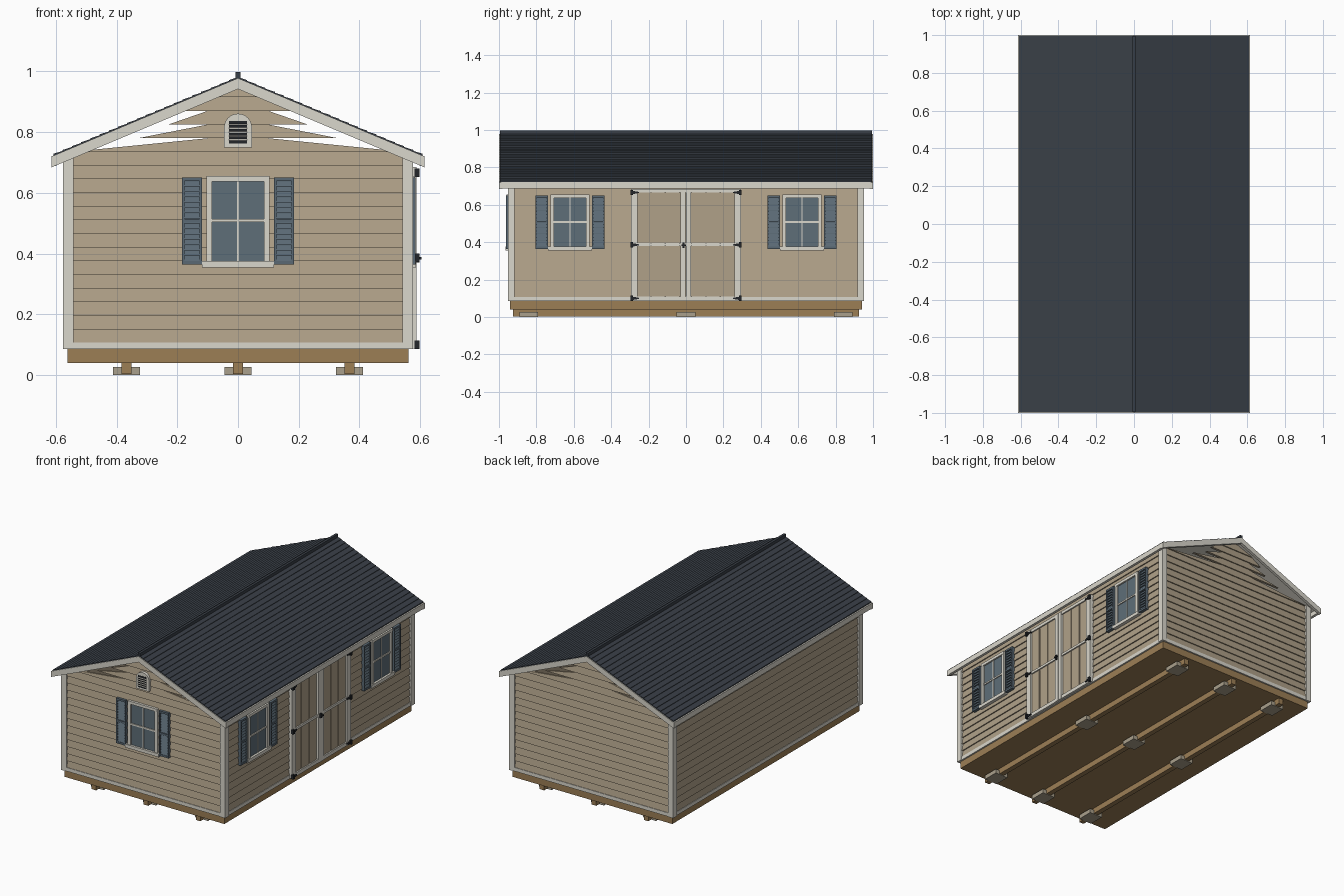
import bpy, bmesh, math
from mathutils import Matrix

if "Cube" in bpy.data.objects:
    bpy.data.objects.remove(bpy.data.objects["Cube"])


def material(name, r, g, b):
    lin = [(c / 255 / 12.92) if c < 11 else ((c / 255 + 0.055) / 1.055) ** 2.4 for c in (r, g, b)]
    m = bpy.data.materials.new(name)
    m.use_nodes = True
    m.diffuse_color = (*lin, 1)
    m.node_tree.nodes["Principled BSDF"].inputs["Base Color"].default_value = (*lin, 1)
    return m


SIDING = material("tan siding", 176, 161, 137)
TRIM = material("off white trim", 218, 215, 204)
ROOF = material("charcoal shingle", 57, 63, 71)
SHUTTER = material("slate blue", 90, 105, 116)
GLASS = material("window glass", 94, 110, 120)
WOOD = material("treated wood", 156, 126, 85)
STONE = material("concrete block", 170, 160, 140)
BLACK = material("black iron", 35, 38, 42)


def solid(name, mat, hexes):
    """One object from six-sided solids, each given as two facing quads."""
    bm = bmesh.new()
    for a, b in hexes:
        va, vb = [bm.verts.new(p) for p in a], [bm.verts.new(p) for p in b]
        bm.faces.new(va)
        bm.faces.new(vb)
        for i in range(4):
            j = (i + 1) % 4
            bm.faces.new((va[i], va[j], vb[j], vb[i]))
    bmesh.ops.recalc_face_normals(bm, faces=bm.faces)
    me = bpy.data.meshes.new(name)
    bm.to_mesh(me)
    bm.free()
    me.materials.append(mat)
    ob = bpy.data.objects.new(name, me)
    bpy.context.collection.objects.link(ob)
    return ob


def block(x0, x1, y0, y1, z0, z1):
    return [[(x0, y0, z), (x1, y0, z), (x1, y1, z), (x0, y1, z)] for z in (z0, z1)]


# Wall frames: u runs along the wall, d outward from it
HX, HY = 0.562, 0.94
FACES = {
    "front": lambda u, d, z: (u, -HY - d, z),
    "back": lambda u, d, z: (u, HY + d, z),
    "right": lambda u, d, z: (HX + d, u, z),
    "left": lambda u, d, z: (-HX - d, u, z),
}


def on(face, u0, u1, z0, z1, d0, d1):
    f = FACES[face]
    return [[f(u0, d0, z), f(u1, d0, z), f(u1, d1, z), f(u0, d1, z)] for z in (z0, z1)]


def lap(face, c, w0, w1, z0, z1, d0, d1, back):
    """Tilted board, thick at its lower edge; half width goes w0 to w1."""
    f = FACES[face]
    return [[f(c - w, back, z), f(c + w, back, z), f(c + w, d, z), f(c - w, d, z)]
            for w, z, d in ((w0, z0, d1), (w1, z1, d0))]


# Foundation
solid("floor_frame", WOOD, [block(-HX, HX, -HY, HY, 0.04, 0.087)])
solid("skids", WOOD, [block(x - 0.016, x + 0.016, -0.925, 0.925, 0.004, 0.04) for x in (-0.367, 0, 0.367)])
solid("footing_blocks", STONE, [block(x - 0.045, x + 0.045, y - 0.05, y + 0.05, 0, 0.027)
                                for x in (-0.367, 0, 0.367) for y in (-0.84, 0, 0.84)])

# Lap siding, with ragged tapering boards in the gables
PITCH, BASE = 0.045, 0.105
GABLE = [(0.55, 0.1), (0.33, 0.1), (0.23, 0.1), (0.19, 0.13), (0.145, 0.03)]
for face in FACES:
    half = HX if face in ("front", "back") else HY
    widths = [(half, half)] * 14 + (GABLE if half == HX else [])
    boards = [lap(face, 0, a, b, BASE + i * PITCH, BASE + (i + 1) * PITCH, 0, 0.007, -0.008)
              for i, (a, b) in enumerate(widths)]
    solid(face + "_siding", SIDING, boards)
    solid(face + "_bottom_trim", TRIM, [on(face, -half, half, 0.085, 0.108, -0.008, 0.01)])

# Corner boards
corners = []
for sx in (-1, 1):
    for sy in (-1, 1):
        corners.append(block(*sorted((sx * 0.541, sx * 0.577)), *sorted((sy * 0.936, sy * 0.953)), 0.085, 0.74))
        corners.append(block(*sorted((sx * 0.558, sx * 0.577)), *sorted((sy * 0.916, sy * 0.936)), 0.085, 0.735))
solid("corner_boards", TRIM, corners)

# Roof
EAVE, RIDGE, SLOPE = 0.615, 0.978, 0.42


def roof_z(x):
    return RIDGE - SLOPE * abs(x)


def slab(x0, x1, y0, y1, lo, hi0, hi1):
    """Sloping piece from x0 to x1, offset from the roof line."""
    return [[(x0, y, roof_z(x0) + lo), (x1, y, roof_z(x1) + lo),
             (x1, y, roof_z(x1) + hi1), (x0, y, roof_z(x0) + hi0)] for y in (y0, y1)]


COURSES = 20
step = 0.608 / COURSES
solid("shingles", ROOF, [slab(s * i * step, s * (i + 1) * step, -0.995, 0.995, 0, 0.003, 0.006)
                         for s in (-1, 1) for i in range(COURSES)])
solid("ridge_cap", ROOF, [block(-0.008, 0.008, -0.995, 0.995, 0.97, 0.998)])
solid("soffit", TRIM, [slab(0, s * EAVE, -0.99, 0.99, -0.01, 0, 0) for s in (-1, 1)])
solid("rake_boards", TRIM, [slab(0, s * EAVE, e * 1.0, e * 0.982, -0.036, 0, 0)
                            for s in (-1, 1) for e in (-1, 1)])
solid("eave_boards", TRIM, [block(*sorted((s * 0.598, s * EAVE)), -0.99, 0.99, 0.688, 0.721) for s in (-1, 1)])


# Windows with louvred shutters
def window(face, c, label):
    z0, z1, w = 0.36, 0.655, 0.104
    solid(label + "_glass", GLASS, [on(face, c - 0.09, c + 0.09, z0 + 0.01, z1 - 0.01, 0, 0.011)])
    solid(label + "_casing", TRIM, [
        on(face, c - w, c - 0.085, z0, z1, 0, 0.02),
        on(face, c + 0.085, c + w, z0, z1, 0, 0.02),
        on(face, c - w, c + w, z1 - 0.018, z1, 0, 0.021),
        on(face, c - 0.118, c + 0.118, z0 - 0.005, z0 + 0.016, 0, 0.025),
        on(face, c - 0.085, c + 0.085, 0.504, 0.514, 0, 0.017),
        on(face, c - 0.003, c + 0.003, z0, z1 - 0.01, 0, 0.015)])
    for side, s in (("a", -1), ("b", 1)):
        m, n = c + s * 0.151, 15
        parts = [on(face, m - 0.033, m + 0.033, z0 + 0.004, z1 - 0.004, 0, 0.011)]
        parts += [on(face, m + e * 0.029 - 0.004, m + e * 0.029 + 0.004, z0 + 0.004, z1 - 0.004, 0, 0.022)
                  for e in (-1, 1)]
        parts += [on(face, m - 0.033, m + 0.033, z, z + 0.012, 0, 0.022) for z in (0.364, 0.502, 0.639)]
        parts += [lap(face, m, 0.026, 0.026, 0.376 + i * 0.0175, 0.3925 + i * 0.0175, 0.012, 0.019, 0.008)
                  for i in range(n)]
        solid(label + "_shutter_" + side, SHUTTER, parts)


window("front", 0, "front_window")
window("right", -0.62, "side_window_near")
window("right", 0.62, "side_window_far")

# Arched gable vent
bm = bmesh.new()
bmesh.ops.create_cone(bm, cap_ends=True, segments=32, radius1=0.046, radius2=0.046, depth=0.024,
                      matrix=Matrix.Translation((0, -0.948, 0.815)) @ Matrix.Rotation(math.pi / 2, 4, "X"))
me = bpy.data.meshes.new("vent_arch")
bm.to_mesh(me)
bm.free()
me.materials.append(TRIM)
bpy.context.collection.objects.link(bpy.data.objects.new("vent_arch", me))
solid("vent_frame", TRIM, [on("front", -0.046, 0.046, 0.75, 0.815, -0.005, 0.02)])
solid("vent_opening", BLACK, [on("front", -0.03, 0.03, 0.762, 0.837, 0.015, 0.022)])
solid("vent_slats", TRIM, [lap("front", 0, 0.03, 0.03, z, z + 0.004, 0.023, 0.026, 0.02)
                           for z in [0.773 + 0.0125 * i for i in range(5)]])

# Double doors
solid("door_panels", SIDING, [on("right", u, u + 0.071, 0.1, 0.675, 0, 0.016)
                              for s in (-0.262, 0.032) for u in (s, s + 0.077, s + 0.154)])
solid("door_backing", SIDING, [on("right", -0.28, 0.28, 0.1, 0.675, 0, 0.01)])
frame = [on("right", u0, u1, 0.087, 0.685, 0, 0.026)
         for u0, u1 in ((-0.295, -0.258), (-0.03, -0.003), (-0.001, 0.026), (0.258, 0.295))]
frame += [on("right", -0.29, 0.29, z0, z1, 0, 0.024) for z0, z1 in ((0.087, 0.11), (0.38, 0.395), (0.666, 0.685))]
solid("door_trim", TRIM, frame)

# Hinges and latch
hinges = []
for z in (0.1, 0.386, 0.666):
    for s in (-1, 1):
        hinges.append(on("right", *sorted((s * 0.283, s * 0.297)), z - 0.014, z + 0.014, 0.02, 0.036))
        f = FACES["right"]
        hinges.append([[f(s * u, 0.02, z - h), f(s * u, 0.02, z + h), f(s * u, 0.031, z + h), f(s * u, 0.031, z - h)]
                       for u, h in ((0.285, 0.009), (0.252, 0.003))])
solid("hinges", BLACK, hinges)
solid("door_latch", BLACK, [on("right", -0.019, -0.007, 0.37, 0.398, 0.02, 0.036),
                            on("right", -0.024, 0.0, 0.38, 0.388, 0.03, 0.042)])
